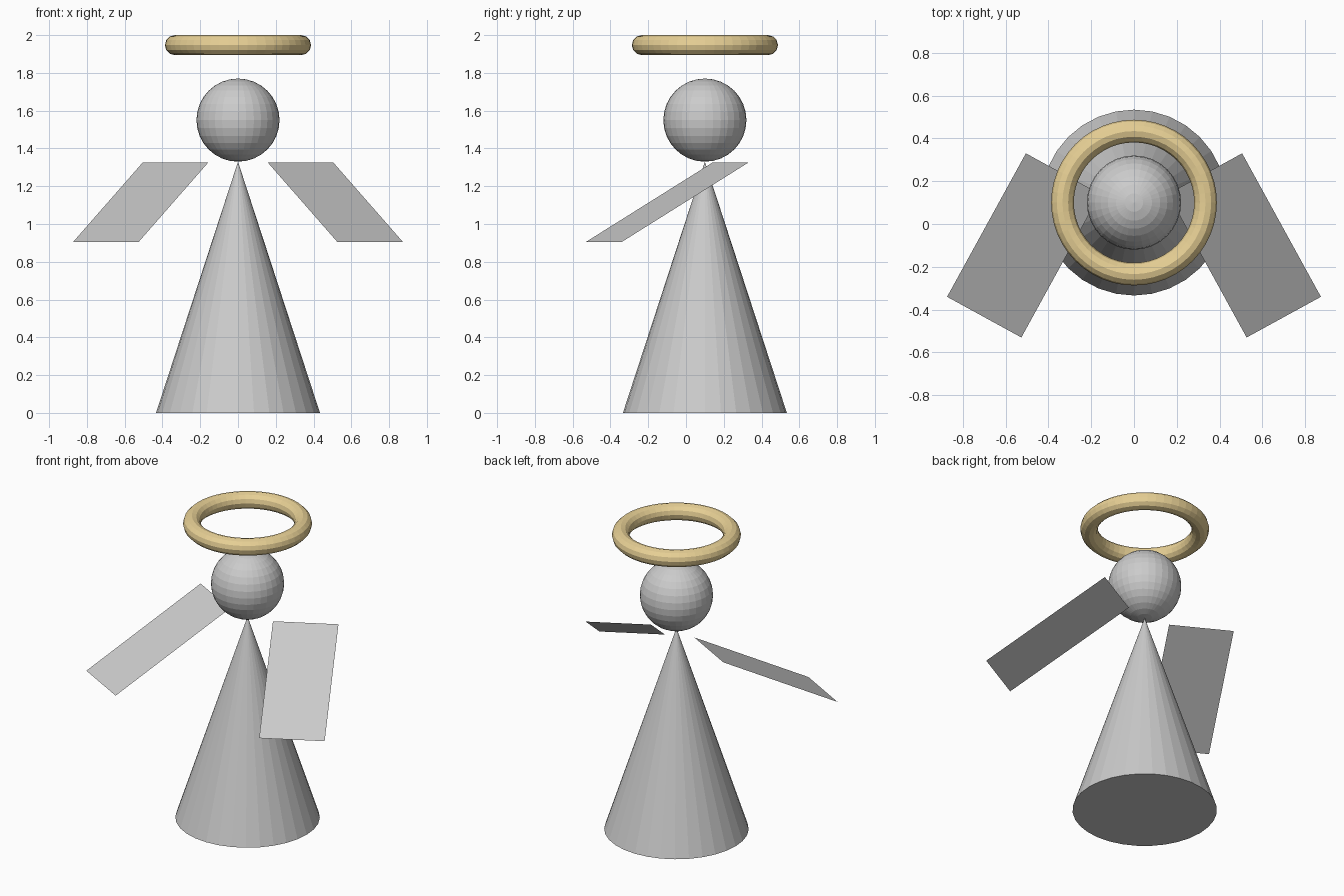
import bpy
from mathutils import Vector

if "Cube" in bpy.data.objects:
    bpy.data.objects.remove(bpy.data.objects["Cube"])

CY = 0.1  # body axis sits slightly behind the centre


def name_part(name):
    obj = bpy.context.object
    obj.name = obj.data.name = name
    return obj


# Gown
bpy.ops.mesh.primitive_cone_add(vertices=32, radius1=0.434, radius2=0,
                                depth=1.33, location=(0, CY, 0.665))
name_part("gown")

# Head
bpy.ops.mesh.primitive_uv_sphere_add(segments=32, ring_count=16, radius=0.22,
                                     location=(0, CY, 1.55))
name_part("head")

# Halo
bpy.ops.mesh.primitive_torus_add(major_segments=48, minor_segments=12,
                                 major_radius=0.334, minor_radius=0.053,
                                 location=(0, CY, 1.947))
halo = name_part("halo")
gold = bpy.data.materials.new("gold")
gold.diffuse_color = (0.8, 0.63, 0.3, 1)
gold.use_nodes = True
gold.node_tree.nodes["Principled BSDF"].inputs["Base Color"].default_value = gold.diffuse_color
halo.data.materials.append(gold)

# Wings: one sloping flat rectangle, mirrored across x
root = Vector((0.158, 0.14, 1.325))
width = Vector((0.347, 0.19, 0))
length = Vector((0.368, -0.67, -0.42))
mesh = bpy.data.meshes.new("wings")
mesh.from_pydata([root, root + length, root + length + width, root + width],
                 [], [(0, 1, 2, 3)])
wings = bpy.data.objects.new("wings", mesh)
bpy.context.collection.objects.link(wings)
mirror = wings.modifiers.new("mirror", 'MIRROR')
mirror.use_mirror_merge = False
